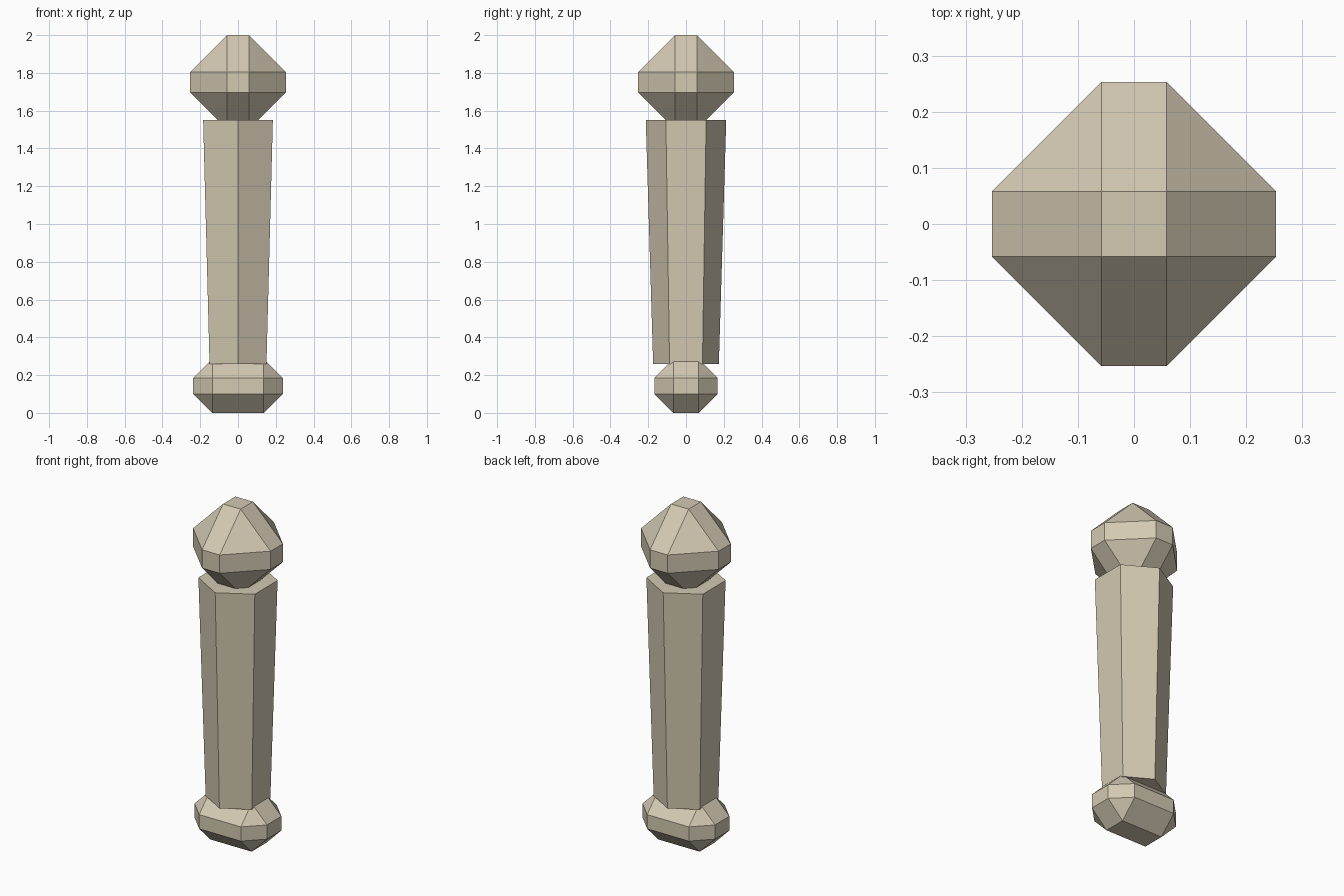
import bpy
import bmesh
from math import sin, cos, pi
from mathutils import Vector

cube = bpy.data.objects.get("Cube")
if cube:
    bpy.data.objects.remove(cube, do_unlink=True)

# Single bone-coloured material
bone = bpy.data.materials.new("pale bone")
bone.use_nodes = True
colour = (0.65, 0.585, 0.445, 1)
bone.diffuse_color = colour
bsdf = next(n for n in bone.node_tree.nodes if n.type == 'BSDF_PRINCIPLED')
bsdf.inputs["Base Color"].default_value = colour


def finish(bm, name):
    bmesh.ops.recalc_face_normals(bm, faces=bm.faces[:])
    mesh = bpy.data.meshes.new(name)
    bm.to_mesh(mesh)
    bm.free()
    mesh.materials.append(bone)
    obj = bpy.data.objects.new(name, mesh)
    bpy.context.collection.objects.link(obj)
    return obj


def chamfered_block(name, half, chamfer, z):
    """Box with every edge cut by one flat chamfer."""
    bm = bmesh.new()
    bmesh.ops.create_cube(bm, size=2)
    bmesh.ops.scale(bm, vec=Vector(half), verts=bm.verts[:])
    bmesh.ops.bevel(bm, geom=bm.edges[:], offset=chamfer, offset_type='OFFSET',
                    segments=1, profile=0.5, affect='EDGES')
    bmesh.ops.translate(bm, vec=Vector((0, 0, z)), verts=bm.verts[:])
    return finish(bm, name)


def tapered_prism(name, sides, r_low, r_high, z_low, z_high):
    """Capped prism with a corner pointing along y."""
    bm = bmesh.new()
    low, high = [
        [bm.verts.new((r * sin(2 * pi * i / sides), r * cos(2 * pi * i / sides), z))
         for i in range(sides)]
        for r, z in ((r_low, z_low), (r_high, z_high))]
    bm.faces.new(low)
    bm.faces.new(high)
    for i in range(sides):
        j = (i + 1) % sides
        bm.faces.new((low[i], low[j], high[j], high[i]))
    return finish(bm, name)


# Wide foot, hexagonal shaft, faceted knob
chamfered_block("foot", (0.237, 0.168, 0.143), 0.101, 0.143)
tapered_prism("shaft", 6, 0.174, 0.213, 0.26, 1.55)
chamfered_block("knob", (0.2535, 0.2535, 0.25), 0.196, 1.75)
